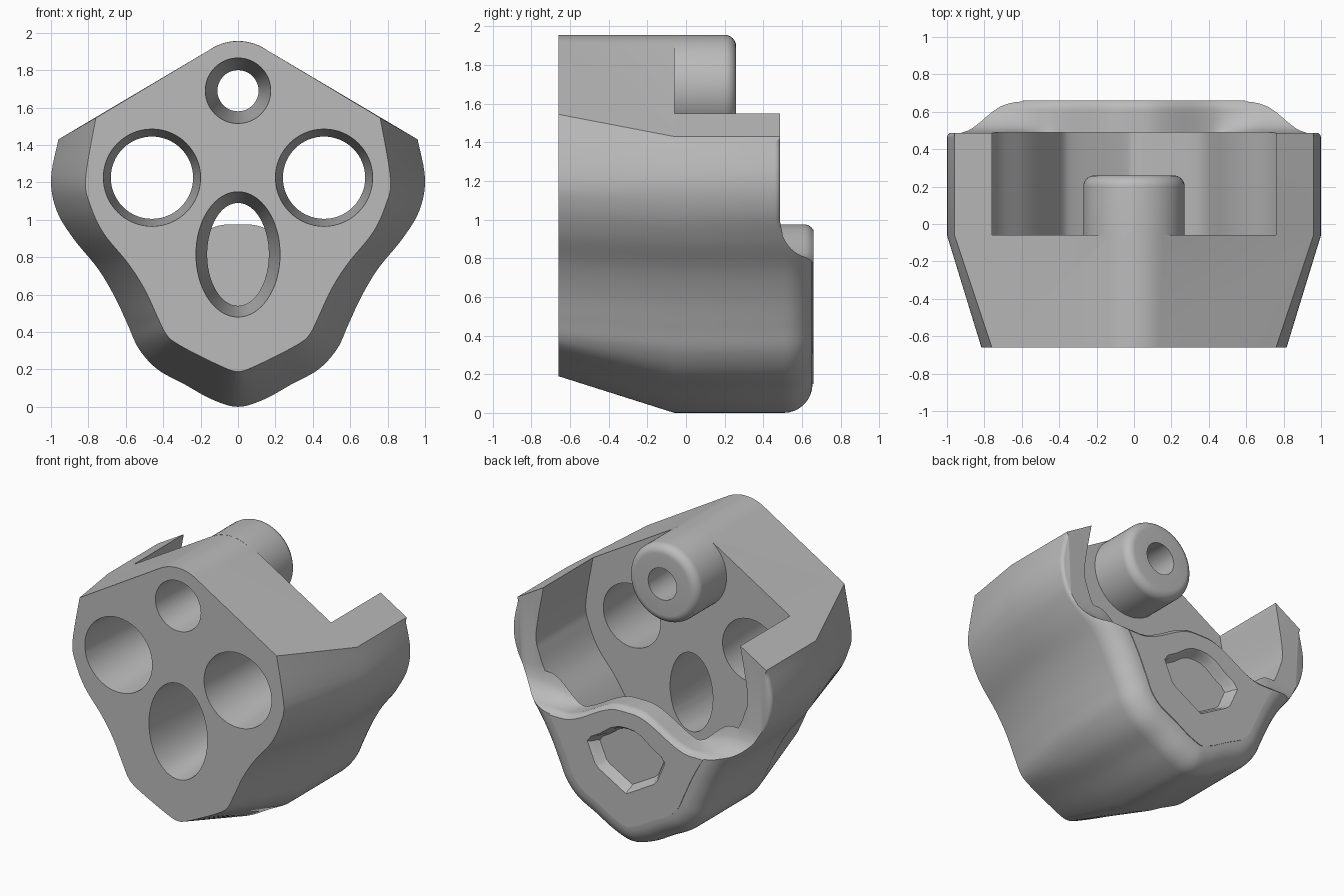
import bpy, bmesh, math

old = bpy.data.objects.get("Cube")
if old:
    bpy.data.objects.remove(old)

grey = bpy.data.materials.new("plain grey")
grey.use_nodes = True
colour = (0.5, 0.5, 0.5, 1)
grey.diffuse_color = colour
grey.node_tree.nodes["Principled BSDF"].inputs["Base Color"].default_value = colour

FRONT, PLATE, RIM, BACK = -0.66, -0.06, 0.49, 0.66
APEX_Z, APEX_R = 1.685, 0.27


def loft(name, rings):
    """Closed solid through rings of equal length."""
    bm = bmesh.new()
    loops = [[bm.verts.new(p) for p in ring] for ring in rings]
    n = len(loops[0])
    for a, b in zip(loops, loops[1:]):
        for i in range(n):
            j = (i + 1) % n
            bm.faces.new((a[i], a[j], b[j], b[i]))
    bm.faces.new(loops[0])
    bm.faces.new(loops[-1])
    bmesh.ops.recalc_face_normals(bm, faces=bm.faces)
    mesh = bpy.data.meshes.new(name)
    bm.to_mesh(mesh)
    bm.free()
    mesh.materials.append(grey)
    ob = bpy.data.objects.new(name, mesh)
    bpy.context.scene.collection.objects.link(ob)
    return ob


def combine(target, tool, operation):
    bpy.context.view_layer.objects.active = target
    mod = target.modifiers.new("cut", "BOOLEAN")
    mod.operation, mod.solver, mod.object = operation, "EXACT", tool
    bpy.ops.object.modifier_apply(modifier=mod.name)
    bpy.data.objects.remove(tool)


def mirror(half):
    return half + [(-x, z) for x, z in reversed(half[1:-1])]


def at_y(loop, y):
    return [(x, y, z) for x, z in loop]


def ellipse(x, z, rx, rz, y, n=64):
    turn = [2 * math.pi * i / n for i in range(n)]
    return [(x + rx * math.cos(a), y, z + rz * math.sin(a)) for a in turn]


def blend(v, lo, hi):
    t = min(1, max(0, (v - lo) / (hi - lo)))
    return t * t * (3 - 2 * t)


def spline(points, steps=6):
    """Catmull-Rom curve, mirrored in x at its last point."""
    p = points[-2]
    ctrl = [points[0]] + points + [(-p[0], p[1], -p[2], p[3])]
    out = []
    for a, b, c, d in zip(ctrl, ctrl[1:], ctrl[2:], ctrl[3:]):
        for k in range(steps):
            t = k / steps
            out.append(tuple(
                0.5 * (2 * q + (r - p) * t + (2 * p - 5 * q + 4 * r - s) * t * t
                       + (3 * q - p - 3 * r + s) * t ** 3)
                for p, q, r, s in zip(a, b, c, d)))
    return out + [points[-1]]


# Side contour: full outline (x, z) paired with the tapered front outline (x, z)
side = spline([
    (0.96, 1.43, 0.76, 1.545), (1.0, 1.22, 0.815, 1.22), (0.97, 1.05, 0.79, 1.08),
    (0.88, 0.9, 0.72, 0.93), (0.75, 0.74, 0.59, 0.77), (0.66, 0.59, 0.5, 0.63),
    (0.59, 0.44, 0.43, 0.48), (0.53, 0.31, 0.385, 0.39), (0.43, 0.2, 0.33, 0.34),
    (0.285, 0.12, 0.19, 0.265), (0.14, 0.04, 0.05, 0.2), (0, 0, 0, 0.19)])
arc = [(APEX_R * math.sin(a), APEX_Z + APEX_R * math.cos(a))
       for a in (math.radians(30.6) * i / 8 for i in range(9))]
full = mirror(arc + [p[:2] for p in side])
front = mirror(arc + [p[2:] for p in side])


# Body with a rounded rear edge, tight on the arms and wide on the lower pad
def rounded_ring(angle):
    ring = []
    for i, (x, z) in enumerate(full):
        (x0, z0), (x1, z1) = full[i - 1], full[(i + 1) % len(full)]
        dx, dz = x1 - x0, z1 - z0
        size = math.hypot(dx, dz)
        low = blend(-z, -1.0, -0.75)
        r = 0 if z > 1.42 else 0.03 + 0.12 * low
        end = RIM + (BACK - 0.005 - RIM) * low
        inset = r * (1 - math.cos(angle))
        ring.append((x + dz / size * inset,
                     end - r * (1 - math.sin(angle)),
                     z - dx / size * inset))
    return ring


rings = [at_y(front, FRONT), at_y(full, PLATE)]
rings += [rounded_ring(math.pi / 2 * k / 8) for k in range(9)]
rings.append([(x, BACK, z) for x, y, z in rings[-1]])
body = loft("bracket_body", rings)

# Open cavity behind the front plate
cavity = mirror([(0, 2.3), (0.755, 2.3)] + [p[2:] for p in side])
combine(body, loft("cavity_cutter", [at_y(cavity, PLATE), at_y(cavity, RIM)]), "DIFFERENCE")

# Rear opening: scooped at the arms, with a raised hump in the middle of the rear wall
rings = []
for i in range(97):
    x = -1.2 + i / 40
    top = 0.975 - 0.175 * blend(abs(x), 0.05, 0.5)
    scoop = 0.19 * blend(abs(x), 0.42, 0.7)
    edge = RIM - 0.003
    ring = [(x, edge, 2.3)]
    for k in range(13):
        t = k / 12
        z = top + scoop * (1 - math.sqrt(1 - (1 - t) ** 2))
        z -= 0.03 * max(0, (t - 0.75) * 4) ** 2
        ring.append((x, edge + (BACK + 0.002 - edge) * t, z))
    ring += [(x, 0.9, ring[-1][2]), (x, 0.9, 2.3)]
    rings.append(ring)
combine(body, loft("rear_cutter", rings), "DIFFERENCE")

# Round boss at the top
tip = 0.26
rings = [ellipse(0, APEX_Z, APEX_R + 0.001, APEX_R + 0.001, PLATE - 0.02)]
for k in range(9):
    a = math.pi / 2 * k / 8
    r = APEX_R + 0.001 - 0.06 * (1 - math.cos(a))
    rings.append(ellipse(0, APEX_Z, r, r, tip - 0.06 * (1 - math.sin(a))))
combine(body, loft("boss", rings), "UNION")


# Tapered holes: centre, front radii, rear radii, rear depth
def drill(x, z, wide, narrow, depth):
    def ring(t):
        rx, rz = (w + (n - w) * t for w, n in zip(wide, narrow))
        return ellipse(x, z, rx, rz, FRONT + (depth - FRONT) * t)
    combine(body, loft("hole_cutter", [ring(-0.05), ring(1.05)]), "DIFFERENCE")


for s in (-1, 1):
    drill(s * 0.46, 1.225, (0.26, 0.26), (0.22, 0.22), PLATE)
drill(0, 0.815, (0.225, 0.335), (0.165, 0.275), PLATE)
drill(0, APEX_Z + 0.005, (0.175, 0.175), (0.11, 0.11), tip)

# Shield-shaped pocket in the rear pad
pocket = mirror([(0, 0.84), (0.06, 0.835), (0.12, 0.81), (0.2, 0.75), (0.27, 0.71),
                 (0.3, 0.67), (0.24, 0.53), (0.21, 0.5), (0, 0.38)])


def pocket_ring(scale, y):
    return [(x * scale, y, 0.62 + (z - 0.62) * scale) for x, z in pocket]


combine(body, loft("pocket_cutter", [
    pocket_ring(0.84, BACK - 0.07), pocket_ring(0.88, BACK - 0.06),
    pocket_ring(0.93, BACK - 0.02), pocket_ring(1.0, BACK),
    pocket_ring(1.05, BACK + 0.02)]), "DIFFERENCE")

# Smooth shading with crisp edges
bpy.ops.object.select_all(action="DESELECT")
body.select_set(True)
bpy.context.view_layer.objects.active = body
bpy.ops.object.shade_smooth_by_angle(angle=math.radians(30))
